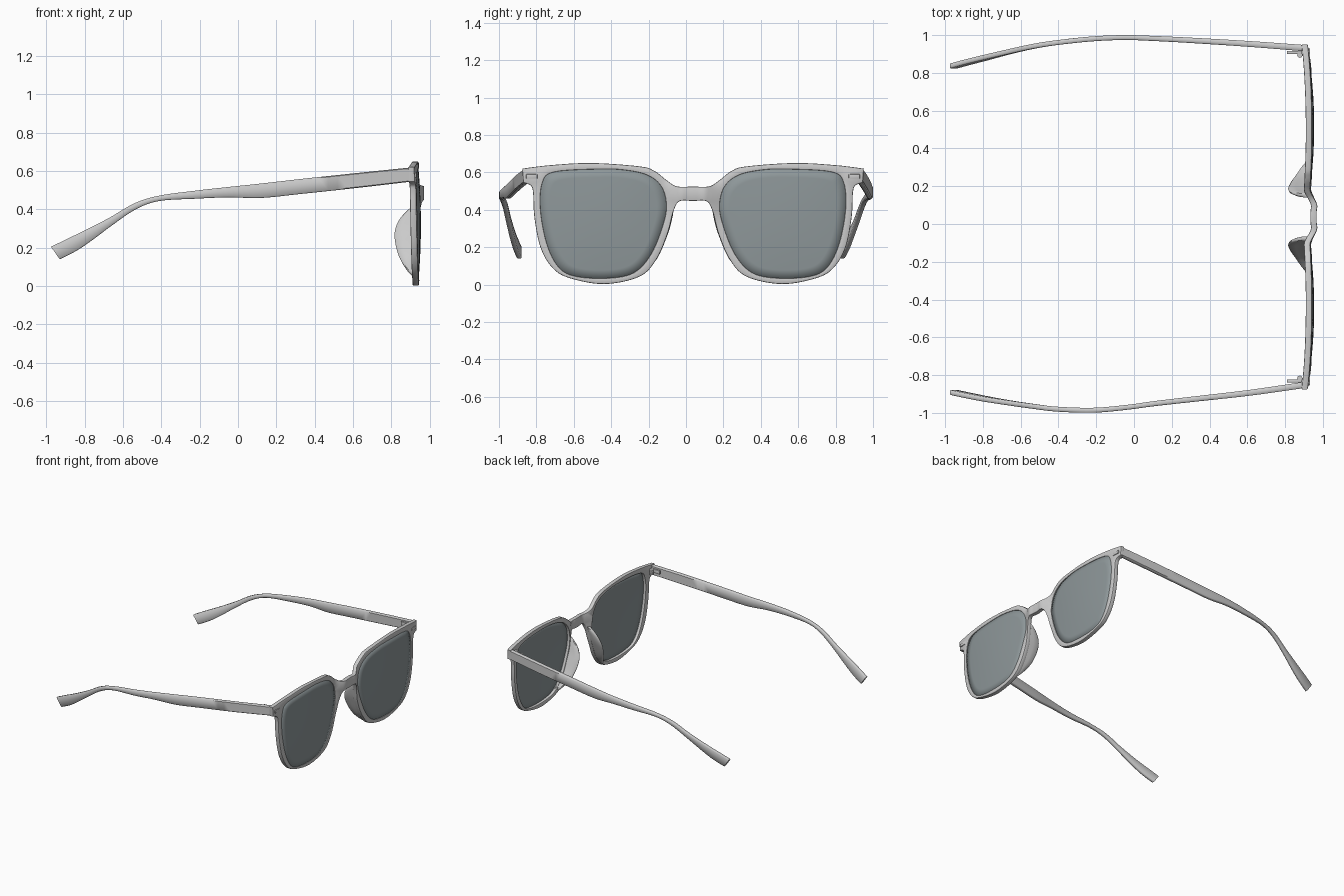
import bpy, bmesh, math
from mathutils import Vector

if "Cube" in bpy.data.objects:
    bpy.data.objects.remove(bpy.data.objects["Cube"])

YC = 0.0375  # the front frame is centred on this y


def spline(pts, n=8, closed=False):
    """Smooth curve through points; a repeated point gives a sharp corner."""
    out, m = [], len(pts)
    for i in range(m if closed else m - 1):
        get = lambda k: pts[k % m] if closed else pts[min(max(k, 0), m - 1)]
        p0, p1, p2, p3 = (get(i + k) for k in (-1, 0, 1, 2))
        if p1 == p2:
            continue
        for j in range(n):
            t = j / n
            out.append(tuple(0.5 * (2 * b + (c - a) * t + (2 * a - 5 * b + 4 * c - d) * t * t
                                    + (3 * b - a - 3 * c + d) * t ** 3)
                             for a, b, c, d in zip(p0, p1, p2, p3)))
    if not closed:
        out.append(pts[-1])
    return out


def dome(u, z):
    """Forward position of the frame's curved front surface."""
    u = abs(u)
    bulge = max(0, 1 - ((u - 0.48) / 0.45) ** 2) * (1 - 0.4 * ((z - 0.32) / 0.33) ** 2)
    t = min(1, max(0, (0.15 - u) / 0.1))
    return 0.918 + 0.04 * bulge + 0.049 * t * t * (3 - 2 * t)


def finish(name, bm, angle=35, mat=None):
    bmesh.ops.recalc_face_normals(bm, faces=bm.faces)
    me = bpy.data.meshes.new(name)
    bm.to_mesh(me)
    bm.free()
    ob = bpy.data.objects.new(name, me)
    bpy.context.collection.objects.link(ob)
    if mat:
        me.materials.append(mat)
    bpy.ops.object.select_all(action='DESELECT')
    ob.select_set(True)
    bpy.context.view_layer.objects.active = ob
    bpy.ops.object.shade_smooth_by_angle(angle=math.radians(angle))
    return ob


def loft(name, rings, caps=(True, True), **kw):
    bm = bmesh.new()
    vs = [[bm.verts.new(p) for p in r] for r in rings]
    n = len(rings[0])
    for a, b in zip(vs, vs[1:]):
        for i in range(n):
            bm.faces.new((a[i], a[(i + 1) % n], b[(i + 1) % n], b[i]))
    for cap, ring in zip(caps, (vs[0], vs[-1])):
        if cap:
            bm.faces.new(ring)
    return finish(name, bm, **kw)


def box(name, lo, hi, bevel=0.003):
    bm = bmesh.new()
    bmesh.ops.create_cube(bm, size=1)
    for v in bm.verts:
        v.co = Vector([(a + b) / 2 + c * (b - a) for a, b, c in zip(lo, hi, v.co)])
    bmesh.ops.bevel(bm, geom=bm.edges[:], offset=bevel, segments=2, affect='EDGES', profile=0.5)
    return finish(name, bm)


# Front frame: one flat outline with two lens openings, then bent to the dome
half = [(0.073, 0.445), (0.105, 0.39), (0.137, 0.27), (0.196, 0.135), (0.286, 0.043),
        (0.474, 0.003), (0.66, 0.035), (0.752, 0.09), (0.816, 0.2), (0.848, 0.36),
        (0.855, 0.49), (0.868, 0.53), (0.908, 0.545), (0.908, 0.545), (0.913, 0.62),
        (0.913, 0.62), (0.768, 0.638), (0.544, 0.65), (0.286, 0.632), (0.207, 0.608),
        (0.137, 0.555), (0.085, 0.525)]
outline = [(0, 0.447)] + half + [(0, 0.524)] + [(-u, z) for u, z in reversed(half)]
opening = spline([(0.5, 0.617), (0.367, 0.612), (0.244, 0.585), (0.17, 0.525), (0.143, 0.43),
                  (0.159, 0.325), (0.223, 0.165), (0.314, 0.065), (0.447, 0.035), (0.62, 0.043),
                  (0.715, 0.09), (0.78, 0.215), (0.815, 0.4), (0.805, 0.545), (0.74, 0.602)],
                 6, True)

cu = bpy.data.curves.new("frame_outline", 'CURVE')
cu.dimensions = '2D'
cu.fill_mode = 'BOTH'
cu.extrude, cu.bevel_depth, cu.bevel_resolution, cu.offset = 0.0115, 0.005, 1, -0.005
for loop in (spline(outline, 8, True), opening, [(-u, z) for u, z in opening]):
    sp = cu.splines.new('POLY')
    sp.points.add(len(loop) - 1)
    for p, (u, z) in zip(sp.points, loop):
        p.co = (u, z, 0, 1)
    sp.use_cyclic_u = True
helper = bpy.data.objects.new("frame_outline", cu)
bpy.context.collection.objects.link(helper)
dg = bpy.context.evaluated_depsgraph_get()
flat = bpy.data.meshes.new_from_object(helper.evaluated_get(dg))
bpy.data.objects.remove(helper)
bm = bmesh.new()
bm.from_mesh(flat)
bmesh.ops.remove_doubles(bm, verts=bm.verts, dist=1e-5)
faces = [f for f in bm.faces if abs(f.normal.z) > 0.99 and len(f.verts) == 3]
edges = [e for e in bm.edges if len(e.link_faces) == 2 and all(f in set(faces) for f in e.link_faces)]
bmesh.ops.beautify_fill(bm, faces=faces, edges=edges)
for v in bm.verts:
    u, z, w = v.co
    v.co = (dome(u, z) - 0.0165 + w, u + YC, z)
finish("front_frame", bm)

# Tinted lenses
tint = bpy.data.materials.new("lens_tint")
tint.diffuse_color = (0.27, 0.31, 0.32, 0.75)
tint.use_nodes = True
tint.node_tree.nodes["Principled BSDF"].inputs["Base Color"].default_value = tint.diffuse_color
for s, side in ((1, "left"), (-1, "right")):
    rings = []
    for k in (1.015, 0.85, 0.68, 0.5, 0.3, 0.12):
        loop = [(0.48 + (u - 0.48) * k, 0.33 + (z - 0.33) * k) for u, z in opening]
        rings.append([(dome(u, z) - 0.008, YC + s * u, z) for u, z in loop])
    lens = loft(side + "_lens", rings, (False, True), mat=tint)
    mod = lens.modifiers.new("thickness", 'SOLIDIFY')
    mod.thickness, mod.offset = 0.008, 0

# Nose pads: fins swept along the inner lower rims
pad_edge = spline([(0.106, 0.42), (0.114, 0.36), (0.139, 0.27), (0.198, 0.137), (0.284, 0.048)], 7)
pad_section = [(0.002, 0), (-0.003, 0.45), (-0.004, 0.85), (0.001, 0.97), (0.008, 1.0),
               (0.015, 0.94), (0.02, 0.6), (0.027, 0.25), (0.034, 0)]
for s, side in ((1, "left"), (-1, "right")):
    rings, n = [], len(pad_edge) - 1
    for i, (u, z) in enumerate(pad_edge):
        a, b = Vector(pad_edge[max(i - 1, 0)]), Vector(pad_edge[min(i + 1, n)])
        d = (b - a).normalized()
        depth = 0.004 + 0.098 * math.sin(math.pi * i / n) ** 0.9
        x0 = dome(u, z) - 0.018
        rings.append([(x0 - depth * back, YC + s * (u - d.y * off), z + d.x * off)
                      for off, back in pad_section])
    loft(side + "_nose_pad", rings, angle=50)

# Temples: top x, top z, bottom x, bottom z, outer y left, outer y right
stations = [(0.912, 0.62, 0.912, 0.546, 0.947, -0.867), (0.62, 0.59, 0.62, 0.512, 0.968, -0.908),
            (0.33, 0.559, 0.33, 0.481, 0.985, -0.940), (0.12, 0.535, 0.12, 0.46, 0.995, -0.963),
            (-0.05, 0.517, -0.05, 0.463, 1.0, -0.985), (-0.22, 0.498, -0.22, 0.456, 0.993, -0.999),
            (-0.41, 0.472, -0.41, 0.444, 0.973, -0.993), (-0.54, 0.432, -0.53, 0.402, 0.953, -0.978),
            (-0.67, 0.357, -0.65, 0.322, 0.925, -0.960), (-0.8, 0.29, -0.76, 0.24, 0.895, -0.940),
            (-0.89, 0.247, -0.845, 0.183, 0.873, -0.923), (-0.975, 0.205, -0.93, 0.14, 0.85, -0.905)]
for s, side, col in ((1, "left", 4), (-1, "right", 5)):
    rings = []
    for st in spline(stations, 6):
        top, bot = Vector((st[0], st[1])), Vector((st[2], st[3]))
        thick = 0.026 + 0.008 * max(0, st[0])
        c, ring = 0.005 / (top - bot).length, []
        for a, b in ((c, 0), (1 - c, 0), (1, 0.2), (1, 0.8), (1 - c, 1), (c, 1), (0, 0.8), (0, 0.2)):
            p = bot.lerp(top, a)
            ring.append((p.x, st[col] - s * thick * b, p.y))
        rings.append(ring)
    loft(side + "_temple", rings, angle=50)

# Hinges and front rivet plates
for s, side, y in ((1, "left", 0.908), (-1, "right", -0.831)):
    box(side + "_hinge_leaf", (0.81, y - 0.008, 0.572), (0.89, y + 0.008, 0.6))
    for k, z in enumerate((0.566, 0.58, 0.594)):
        bm = bmesh.new()
        bmesh.ops.create_cone(bm, cap_ends=True, segments=20, radius1=0.014, radius2=0.014, depth=0.012)
        bmesh.ops.translate(bm, verts=bm.verts, vec=(0.878, y - s * 0.014, z))
        finish(f"{side}_hinge_barrel_{k + 1}", bm)
    yr, x = YC + s * 0.862, dome(0.862, 0.578)
    box(side + "_rivet_plate", (x - 0.01, yr - 0.03, 0.566), (x + 0.005, yr + 0.03, 0.59))
